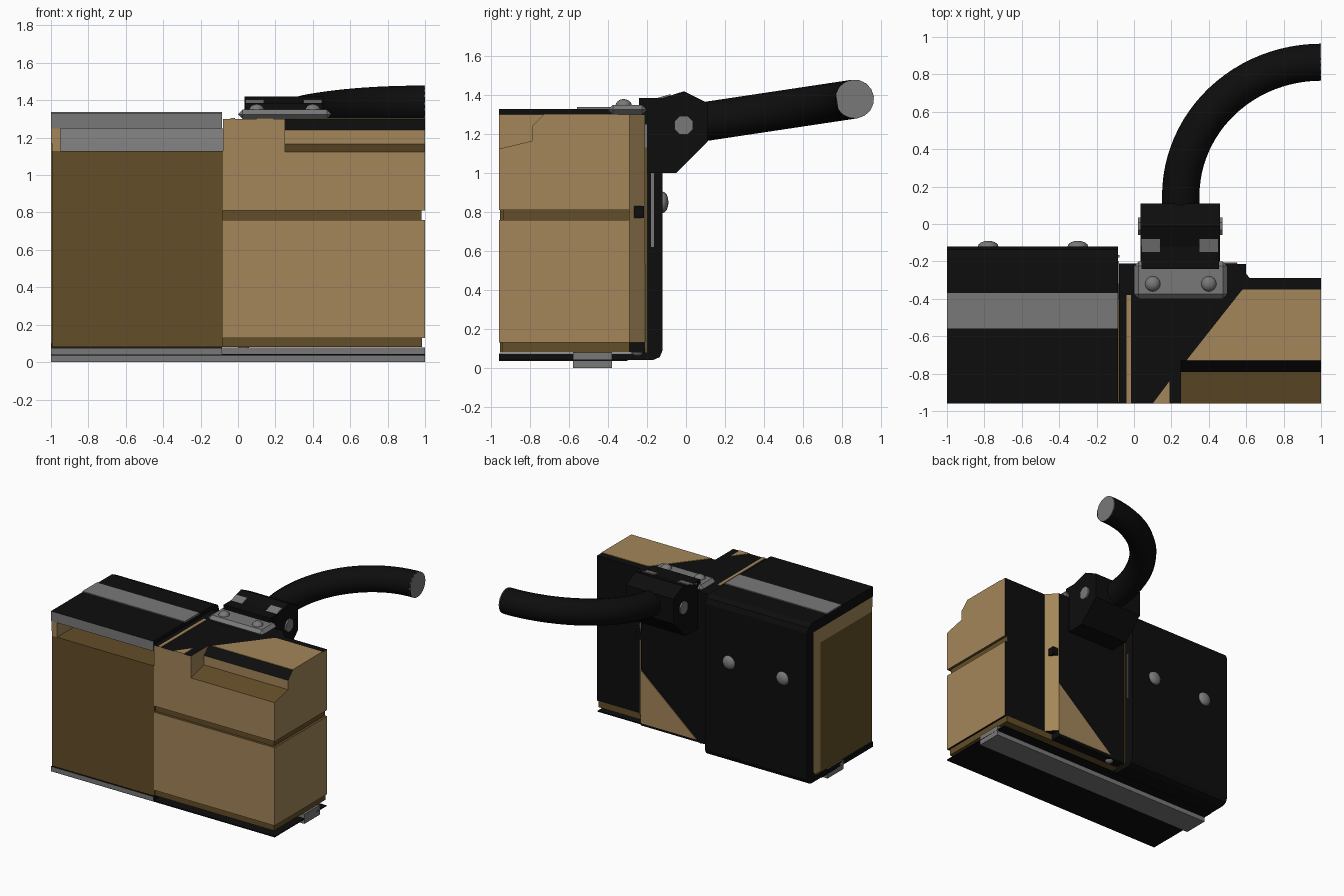
import bpy, bmesh, math
from mathutils import Vector, Matrix

if "Cube" in bpy.data.objects:
    bpy.data.objects.remove(bpy.data.objects["Cube"])


def mat(name, c):
    m = bpy.data.materials.new(name)
    m.diffuse_color = (*c, 1)
    m.use_nodes = True
    m.node_tree.nodes["Principled BSDF"].inputs["Base Color"].default_value = m.diffuse_color
    return m


BLACK = mat("black", (0.004, 0.004, 0.004))
TAN = mat("tan", (0.37, 0.24, 0.10))
BROWN = mat("dark brown", (0.125, 0.075, 0.021))
GRAY = mat("gray", (0.19, 0.19, 0.19))


def finish(name, bm, *mats):
    bmesh.ops.recalc_face_normals(bm, faces=bm.faces)
    me = bpy.data.meshes.new(name)
    bm.to_mesh(me)
    bm.free()
    o = bpy.data.objects.new(name, me)
    bpy.context.collection.objects.link(o)
    for m in mats:
        me.materials.append(m)
    return o


def prism(name, pts, a, b, axis, *mats):
    """Extrude a 2D outline from a to b: axis x takes (y, z), y takes (x, z), z takes (x, y)."""
    put = {"x": lambda p, t: (t, p[0], p[1]), "y": lambda p, t: (p[0], t, p[1]),
           "z": lambda p, t: (p[0], p[1], t)}[axis]
    bm = bmesh.new()
    lo = [bm.verts.new(put(p, a)) for p in pts]
    hi = [bm.verts.new(put(p, b)) for p in pts]
    bm.faces.new(lo)
    bm.faces.new(hi)
    n = len(pts)
    for i in range(n):
        j = (i + 1) % n
        bm.faces.new((lo[i], lo[j], hi[j], hi[i]))
    return finish(name, bm, *mats)


def box(name, x0, x1, y0, y1, z0, z1, *mats):
    return prism(name, [(x0, y0), (x1, y0), (x1, y1), (x0, y1)], z0, z1, "z", *mats)


def paint(o, rule):
    for f in o.data.polygons:
        f.material_index = rule(f.normal, f.center)


def bevel(o, w, seg=1):
    m = o.modifiers.new("bevel", "BEVEL")
    m.width, m.segments, m.limit_method = w, seg, "ANGLE"


def smooth(o):
    bpy.ops.object.select_all(action="DESELECT")
    o.select_set(True)
    bpy.context.view_layer.objects.active = o
    bpy.ops.object.shade_smooth_by_angle(angle=math.radians(40))


def dome(name, loc, r, h, direction):
    bm = bmesh.new()
    bmesh.ops.create_uvsphere(bm, u_segments=16, v_segments=8, radius=1)
    rot = Vector(direction).to_track_quat("Z", "Y").to_matrix().to_4x4()
    bm.transform(Matrix.Translation(loc) @ rot @ Matrix.Diagonal((r, r, h, 1)))
    o = finish(name, bm, GRAY)
    smooth(o)


# Right housing with front recess and grooves
body = prism("right_housing", [(-.08, -.96), (1, -.96), (1, -.29), (.62, -.29), (.55, -.21), (-.08, -.21)],
             .13, 1.3, "z", BLACK, TAN, BROWN)
cutters = [
    prism("recess_cutter", [(-1.02, 1.11), (-.79, 1.165), (-.79, 1.24), (-.73, 1.3), (-.73, 1.4), (-1.02, 1.4)],
          .25, 1.1, "x"),
    box("front_groove_cutter", -.2, 1.1, -1.1, -.94, .76, .81),
    box("side_groove_cutter", .98, 1.1, -1.1, -.2, .76, .81)]
bpy.context.view_layer.objects.active = body
for c in cutters:
    c.hide_render = True
    m = body.modifiers.new("cut", "BOOLEAN")
    m.object, m.operation, m.solver = c, "DIFFERENCE", "EXACT"
    bpy.ops.object.modifier_apply(modifier=m.name)
    bpy.data.objects.remove(c)


def housing_rule(n, c):
    if .755 < c.z < .815 and (c.y < -.92 or c.x > .97):
        return 2
    if n.z > .9 and c.z < 1.2:
        return 2
    if n.y < -.9 or n.x > .3:
        return 1
    return 0


paint(body, housing_rule)
box("right_skirt", -.08, .985, -.945, -.29, .08, .13, BROWN)
box("right_back_skirt", -.08, .55, -.29, -.21, .08, .13, BLACK)
box("corner_clip", .545, .6, -.27, -.215, .77, .83, BLACK)

# Painted tan patches on the top and back of the right housing
prism("top_patch", [(.58, -.35), (1, -.35), (1, -.73), (.28, -.73)], 1.298, 1.304, "z", TAN)
prism("top_triangle", [(.1, -.96), (.19, -.96), (.19, -.84)], 1.298, 1.304, "z", TAN)
box("top_stripe", -.04, -.015, -.96, -.38, 1.298, 1.304, TAN)
prism("back_patch", [(.55, .1), (.55, .53), (.05, .1)], -.212, -.205, "y", TAN)

# Left block inside the wrap-around shell
left = box("left_block", -.995, -.08, -.955, -.2, .08, 1.13, BROWN)
box("left_end_rib", -.995, -.95, -.955, -.2, 1.13, 1.25, TAN)
box("left_side_back_trim", -1, -.993, -.29, -.2, .1, 1.2, TAN)
box("left_side_top_trim", -1, -.993, -.955, -.2, 1.17, 1.25, TAN)
prism("recess_lining", [(-.4, 1.13), (-.2, 1.13), (-.2, 1.25), (-.32, 1.25), (-.36, 1.18)],
      -.95, -.08, "x", GRAY)

# Shell: one bent sheet, gray where its front edge is cut
shell = prism("left_shell", [(-.96, .04), (-.17, .04), (-.135, .055), (-.12, .09), (-.12, 1.27), (-.135, 1.31),
                             (-.18, 1.33), (-.96, 1.33), (-.96, 1.25), (-.24, 1.25), (-.2, 1.2), (-.2, .12),
                             (-.24, .075), (-.96, .075)], -1, -.085, "x", BLACK, GRAY)
paint(shell, lambda n, c: 1 if n.y < -.9 and c.y < -.9 else 0)
box("shell_top_band", -1, -.085, -.56, -.37, 1.325, 1.338, GRAY)
box("shell_edge_strip", -.086, -.078, -.18, -.165, .62, 1.0, GRAY)
for x in (-.78, -.3):
    dome("shell_bolt", (x, -.12, .85), .055, .03, (0, 1, 0))

# Base plate and rail
box("base_plate", -1, 1, -.96, -.3, .036, .044, BLACK)
box("base_rail", -1, 1, -.58, -.38, 0, .078, GRAY)
dome("base_bolt", (.03, -.25, .08), .03, .02, (0, 0, -1))

# Cable bracket
prism("bracket_block", [(-.2, 1.0), (-.05, 1.0), (.11, 1.16), (.11, 1.36), (-.01, 1.42), (-.2, 1.36)],
      .035, .46, "x", BLACK)
plate = box("bracket_plate", 0, .5, -.4, -.2, 1.3, 1.35, GRAY)
bevel(plate, .025)
box("bracket_top", .04, .455, -.24, -.1, 1.33, 1.385, BLACK)
for x in (.04, .35):
    prism("bracket_tab", [(-.2, 1.34), (-.08, 1.37), (-.08, 1.405), (-.2, 1.37)], x, x + .1, "x", GRAY)
for x in (.1, .4):
    dome("plate_bolt", (x, -.32, 1.345), .042, .035, (0, 0, 1))

# Hinge pin ends
ring = [(-.012 + .052 * math.cos(math.pi * (i + .5) / 4), 1.245 + .052 * math.sin(math.pi * (i + .5) / 4))
        for i in range(8)]
prism("hinge_pin", ring, .022, .473, "x", GRAY)

# Cable sweeping back and to the right, with a gray cut end
cu = bpy.data.curves.new("cable", "CURVE")
cu.dimensions, cu.bevel_depth, cu.bevel_resolution, cu.use_fill_caps = "3D", .1, 6, True
path = [(.25, 0)]
for i in range(25):
    t = math.pi / 2 * i / 24
    path.append((1 - .75 * math.cos(t), .15 + .715 * math.sin(t)))
path[-1] = (.997, .865)
sp = cu.splines.new("POLY")
sp.points.add(len(path) - 1)
for p, (x, y) in zip(sp.points, path):
    p.co = (x, y, 1.25 + .15 * y, 1)
cu.materials.append(BLACK)
cable = bpy.data.objects.new("cable", cu)
bpy.context.collection.objects.link(cable)
bpy.ops.object.select_all(action="DESELECT")
cable.select_set(True)
bpy.context.view_layer.objects.active = cable
bpy.ops.object.convert(target="MESH")
smooth(bpy.context.view_layer.objects.active)
disc = [(.865 + .099 * math.cos(math.pi * i / 12), 1.38 + .099 * math.sin(math.pi * i / 12)) for i in range(24)]
prism("cable_end", disc, .994, 1, "x", GRAY)
